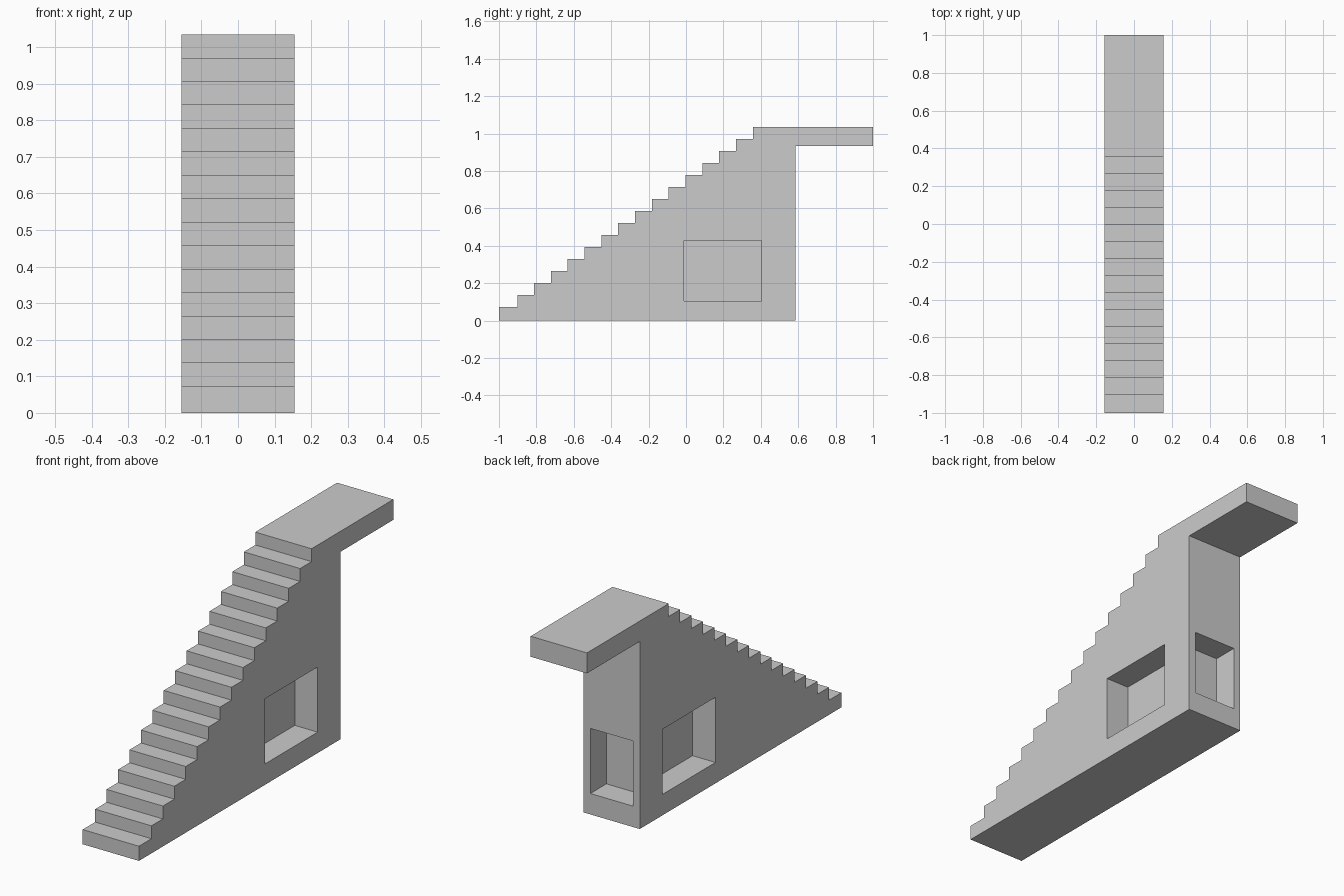
import bpy, bmesh

if "Cube" in bpy.data.objects:
    bpy.data.objects.remove(bpy.data.objects["Cube"])

HALF_W = 0.155              # half width of the stair
TOP, SLAB_Z = 1.035, 0.933  # platform top and underside
BACK = 0.585                # rear wall of the stair body
STEPS = 16
DEPTH = 0.126               # recess depth


def new_object(name, bm):
    bmesh.ops.recalc_face_normals(bm, faces=bm.faces)
    mesh = bpy.data.meshes.new(name)
    bm.to_mesh(mesh)
    bm.free()
    obj = bpy.data.objects.new(name, mesh)
    bpy.context.collection.objects.link(obj)
    return obj


def box(name, lo, hi):
    bm = bmesh.new()
    bmesh.ops.create_cube(bm, size=1)
    for v in bm.verts:
        v.co = [lo[i] if v.co[i] < 0 else hi[i] for i in range(3)]
    return new_object(name, bm)


# Side profile (y, z): platform and rear wall, then the steps
profile = [(1, TOP), (1, SLAB_Z), (BACK, SLAB_Z), (BACK, 0), (-1, 0)]
rise, run = (TOP - 0.073) / (STEPS - 1), 1.357 / (STEPS - 1)
for i in range(STEPS):
    y, z = -1 + run * i, 0.073 + rise * i
    if i:
        y += 0.008 * (1 - i / (STEPS - 1))   # first tread is a little deeper
        profile.append((y, z - rise))
    if i < STEPS - 1:
        profile.append((y, z))
profile.append((y, TOP))

# Staircase body extruded across its width
bm = bmesh.new()
face = bm.faces.new([bm.verts.new((-HALF_W, y, z)) for y, z in profile])
ext = bmesh.ops.extrude_face_region(bm, geom=[face])
bmesh.ops.translate(bm, vec=(2 * HALF_W, 0, 0),
                    verts=[g for g in ext["geom"] if isinstance(g, bmesh.types.BMVert)])
stairs = new_object("staircase", bm)

# Blind recesses: one on each side and one in the rear wall
Z0, Z1 = 0.104, 0.428
inner = HALF_W - DEPTH
cutters = [
    box("right_recess_cutter", (inner, -0.01, Z0), (0.3, 0.405, Z1)),
    box("left_recess_cutter", (-0.3, -0.01, Z0), (-inner, 0.405, Z1)),
    box("rear_recess_cutter", (-0.117, BACK - DEPTH, Z0), (0.117, 0.8, Z1)),
]
bpy.context.view_layer.objects.active = stairs
for cutter in cutters:
    cutter.hide_render = True
    mod = stairs.modifiers.new(cutter.name, "BOOLEAN")
    mod.operation, mod.solver, mod.object = "DIFFERENCE", "EXACT", cutter
    bpy.ops.object.modifier_apply(modifier=mod.name)
    bpy.data.objects.remove(cutter)
